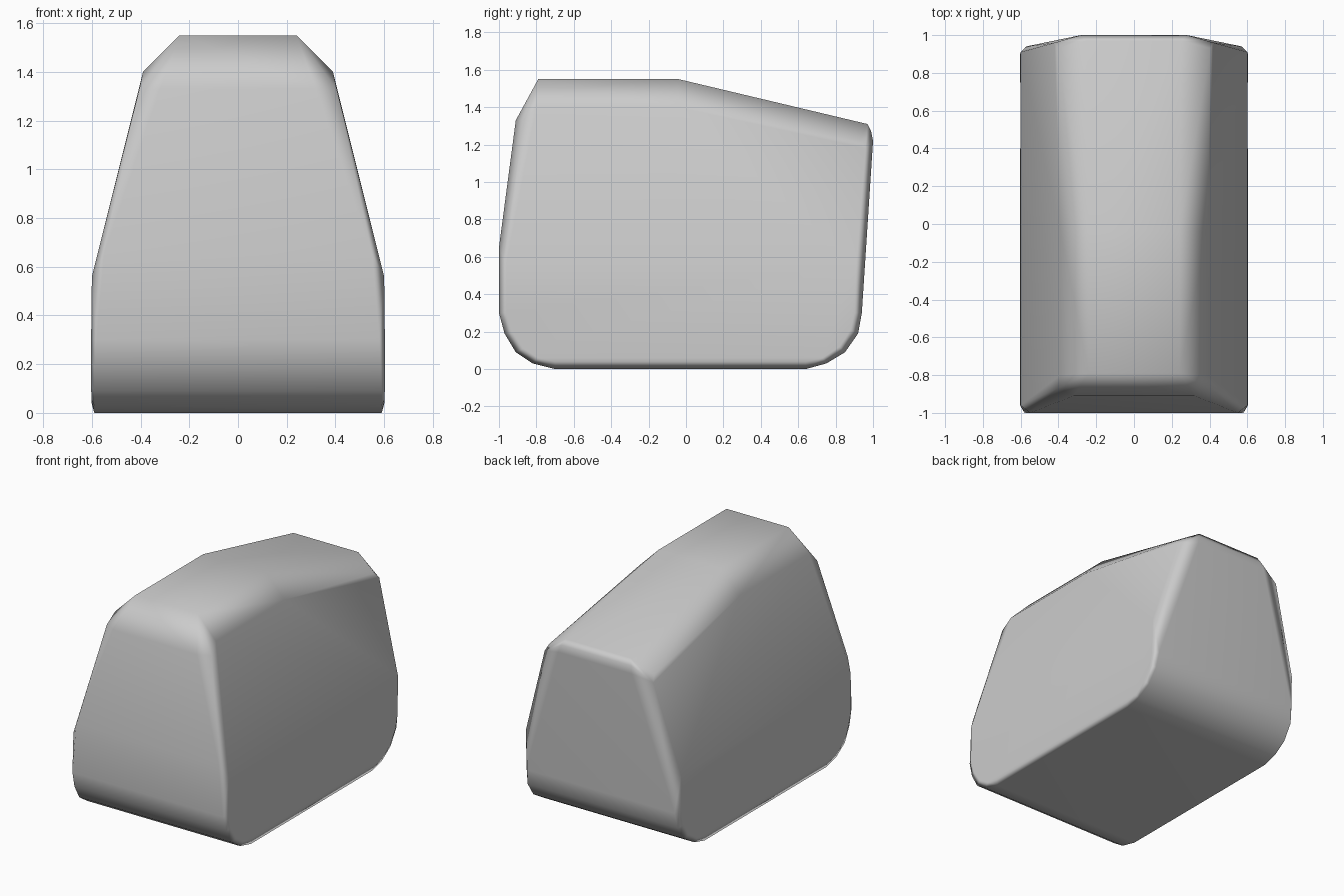
import bpy, bmesh

if "Cube" in bpy.data.objects:
    bpy.data.objects.remove(bpy.data.objects["Cube"])

stone = bpy.data.materials.new("stone grey")
stone.diffuse_color = (0.6, 0.6, 0.6, 1)
stone.use_nodes = True
stone.node_tree.nodes["Principled BSDF"].inputs["Base Color"].default_value = stone.diffuse_color

# Outline of the front, base, back and top: y, z, half width
outline = [(-1, .65, .55), (-1, .3, .58), (-.97, .19, .585), (-.91, .09, .59),
           (-.82, .03, .59), (-.7, 0, .59), (.64, 0, .59), (.75, .03, .59),
           (.85, .09, .585), (.92, .19, .58), (.94, .3, .57), (1, 1.22, .28),
           (.99, 1.27, .27), (.97, 1.31, .25), (-.04, 1.55, .24),
           (-.79, 1.55, .24), (-.91, 1.33, .32)]

# Outline of each flank, set in slightly so that the edges are chamfered
flank = [(-.96, .56, .6), (-.96, .3, .603), (-.93, .2, .603), (-.87, .11, .603),
         (-.79, .06, .602), (-.7, .04, .601), (.64, .04, .601), (.73, .06, .602),
         (.82, .12, .603), (.88, .21, .603), (.9, .3, .603), (.91, .56, .6),
         (.96, 1.18, .42), (.93, 1.22, .405), (-.04, 1.4, .39),
         (-.8, 1.4, .39), (-.87, 1.33, .405)]

# Boulder: hull around the mirrored outlines
bm = bmesh.new()
for y, z, w in outline + flank:
    for side in (-1, 1):
        bm.verts.new((side * w, y, z))
hull = bmesh.ops.convex_hull(bm, input=bm.verts)
bmesh.ops.delete(bm, geom=[v for v in bm.verts if not v.link_faces], context='VERTS')
bmesh.ops.dissolve_limit(bm, angle_limit=0.03, verts=bm.verts, edges=bm.edges)
bmesh.ops.recalc_face_normals(bm, faces=bm.faces)
for f in bm.faces:
    f.smooth = True
mesh = bpy.data.meshes.new("boulder")
bm.to_mesh(mesh)
bm.free()
mesh.materials.append(stone)
boulder = bpy.data.objects.new("boulder", mesh)
bpy.context.collection.objects.link(boulder)

# Keep the broad faces even, with soft shading across the chamfers
boulder.modifiers.new("soft edges", 'WEIGHTED_NORMAL').weight = 50
